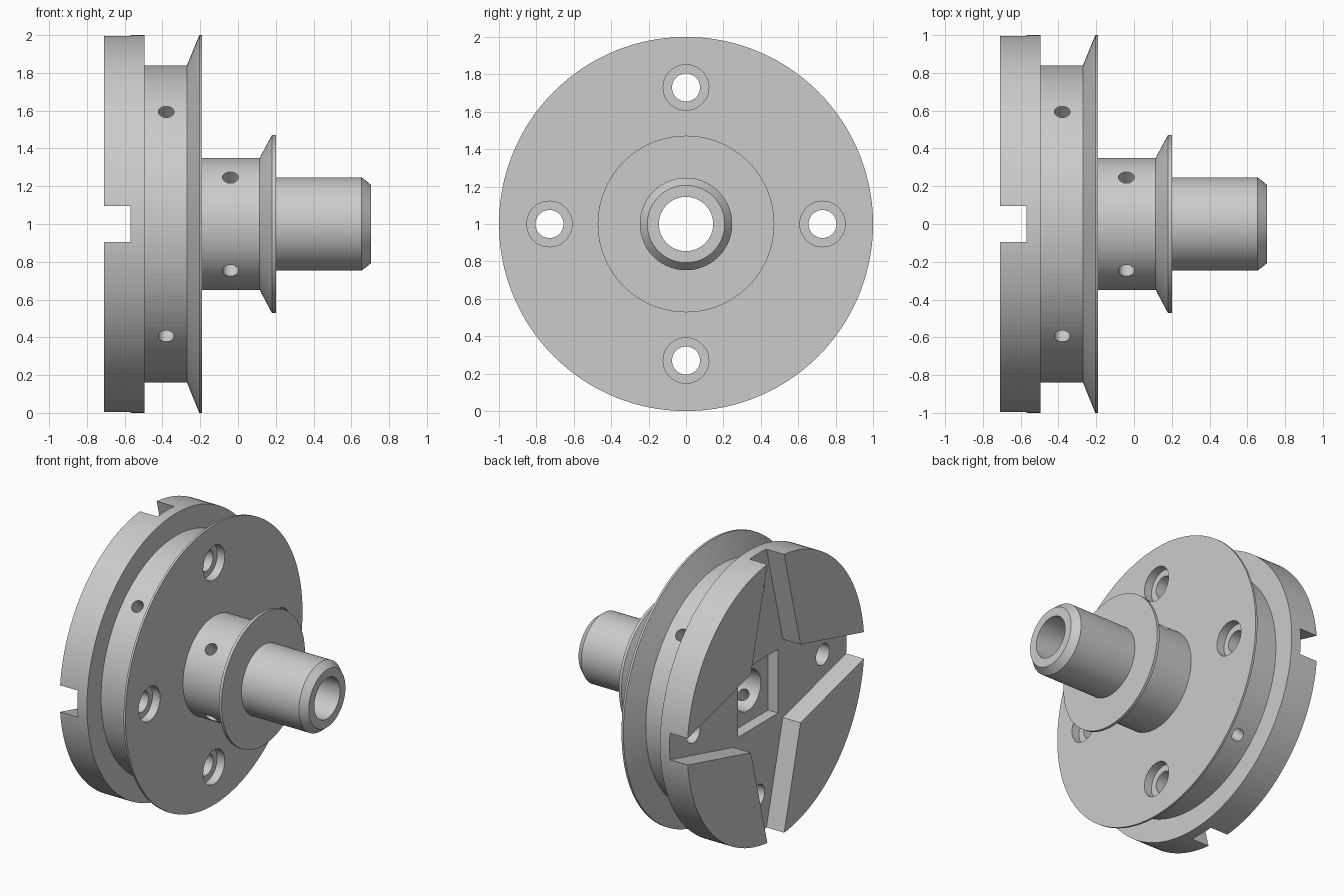
import bpy, bmesh
from math import cos, sin, pi, radians
from mathutils import Vector

if "Cube" in bpy.data.objects:
    bpy.data.objects.remove(bpy.data.objects["Cube"])

CENTRE = Vector((0, 0, 1))
SEG = 160


def finish(bm, name):
    bmesh.ops.recalc_face_normals(bm, faces=bm.faces)
    mesh = bpy.data.meshes.new(name)
    bm.to_mesh(mesh)
    bm.free()
    obj = bpy.data.objects.new(name, mesh)
    obj.location = CENTRE
    bpy.context.collection.objects.link(obj)
    return obj


def lathe(name, profile):
    """Revolve a closed (x, radius) profile around the x axis."""
    bm = bmesh.new()
    rings = []
    for i in range(SEG):
        a = 2 * pi * i / SEG
        rings.append([bm.verts.new((x, r * cos(a), r * sin(a))) for x, r in profile])
    n = len(profile)
    for i in range(SEG):
        p, q = rings[i], rings[(i + 1) % SEG]
        for j in range(n):
            k = (j + 1) % n
            bm.faces.new((p[j], p[k], q[k], q[j]))
    return finish(bm, name)


def prism(name, outline, x0, x1):
    """Extrude a (y, z) outline along x."""
    bm = bmesh.new()
    face = bm.faces.new([bm.verts.new((x0, y, z)) for y, z in outline])
    ext = bmesh.ops.extrude_face_region(bm, geom=[face])
    verts = [v for v in ext["geom"] if isinstance(v, bmesh.types.BMVert)]
    bmesh.ops.translate(bm, verts=verts, vec=(x1 - x0, 0, 0))
    return finish(bm, name)


def rod(name, start, end, radius, segments=40):
    """Cylinder between two points."""
    start, end = Vector(start), Vector(end)
    bm = bmesh.new()
    bmesh.ops.create_cone(bm, cap_ends=True, segments=segments, radius1=radius,
                          radius2=radius, depth=(end - start).length)
    bm.transform(Vector((0, 0, 1)).rotation_difference(end - start).to_matrix().to_4x4())
    bmesh.ops.translate(bm, verts=bm.verts, vec=(start + end) / 2)
    return finish(bm, name)


def cut(body, cutter):
    cutter.hide_render = True
    mod = body.modifiers.new("cut", "BOOLEAN")
    mod.operation = "DIFFERENCE"
    mod.solver = "EXACT"
    mod.object = cutter
    bpy.context.view_layer.objects.active = body
    bpy.ops.object.modifier_apply(modifier=mod.name)
    bpy.data.objects.remove(cutter)


# Turned body: back disc, groove, flared flange, hub, small flange, hollow spigot
hub = lathe("flanged_hub", [
    (-0.71, 0.145), (-0.71, 1.0), (-0.495, 1.0), (-0.495, 0.84), (-0.27, 0.84),
    (-0.205, 1.0), (-0.19, 1.0), (-0.19, 0.35), (0.115, 0.35), (0.18, 0.472),
    (0.2, 0.472), (0.2, 0.247), (0.655, 0.247), (0.705, 0.207), (0.705, 0.145)])

# Tapered cross slots in the back face
cross = []
for i in range(4):
    c, s = cos(i * pi / 2), sin(i * pi / 2)
    for u, v in ((1.1, -0.068), (1.1, 0.068), (0.28, 0.28)):
        cross.append((u * c - v * s, u * s + v * c))
cut(hub, prism("slot_cutter", cross, -0.8, -0.57))

# Square pocket at the centre of the slots
h = 0.228
cut(hub, prism("pocket_cutter", [(-h, -h), (h, -h), (h, h), (-h, h)], -0.8, -0.49))

for i in range(4):
    # Counterbored screw holes through the disc
    a = i * pi / 2
    y, z = 0.73 * cos(a), 0.73 * sin(a)
    cut(hub, rod("screw_cutter", (-0.8, y, z), (-0.1, y, z), 0.075))
    cut(hub, rod("counterbore_cutter", (-0.25, y, z), (-0.1, y, z), 0.122))
    # Diagonal radial holes into the bore, through the groove and the hub
    d = a + radians(45)
    y, z = cos(d), sin(d)
    for x, r in ((-0.38, 1.05), (-0.04, 0.5)):
        cut(hub, rod("radial_cutter", (x, 0.1 * y, 0.1 * z), (x, r * y, r * z), 0.042, 32))
